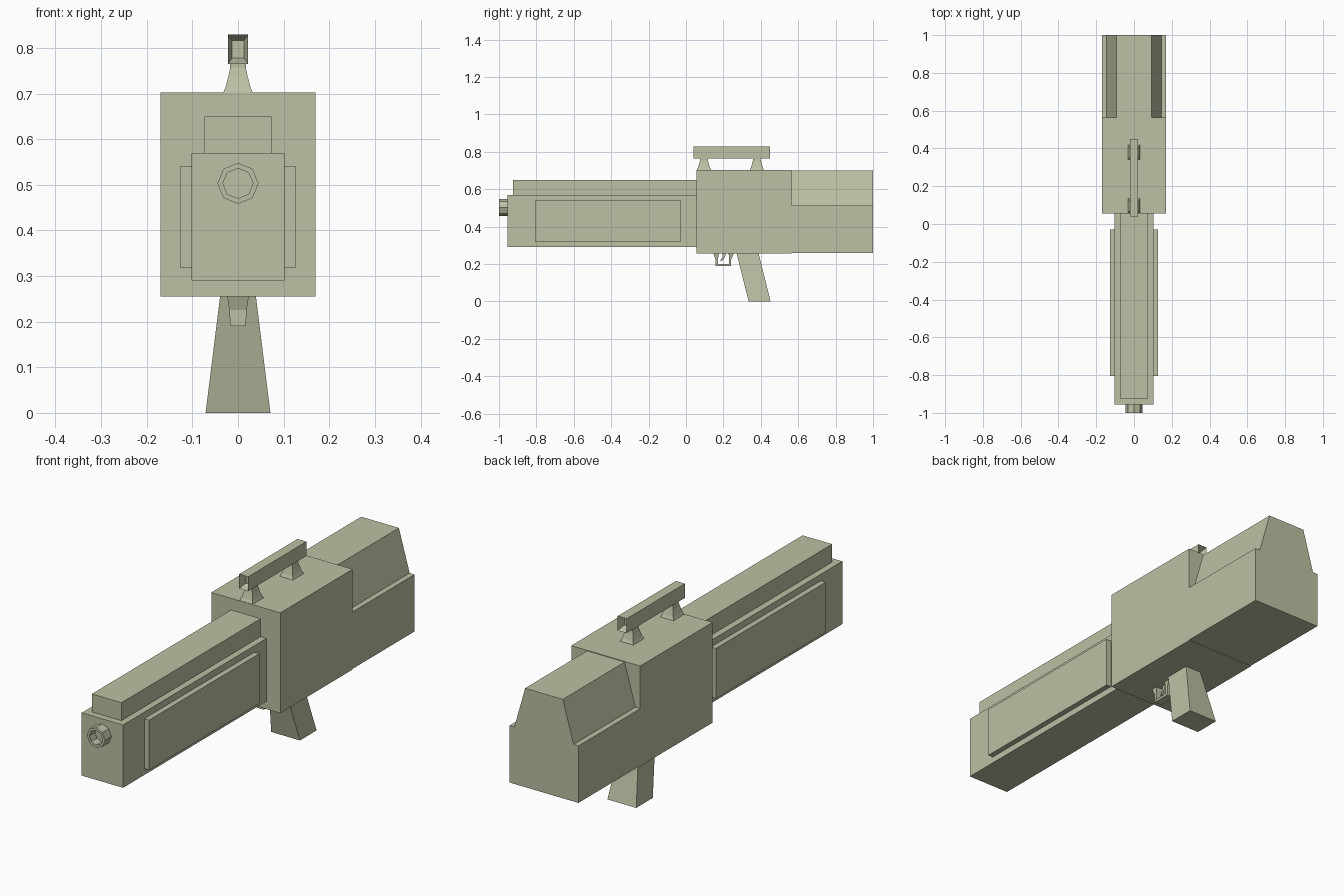
import bpy
import bmesh
from math import cos, sin, pi

if "Cube" in bpy.data.objects:
    bpy.data.objects.remove(bpy.data.objects["Cube"], do_unlink=True)

olive = bpy.data.materials.new("pale_olive")
olive.use_nodes = True
colour = (0.51, 0.53, 0.37, 1)
olive.diffuse_color = colour
olive.node_tree.nodes["Principled BSDF"].inputs["Base Color"].default_value = colour


def loft(name, rings):
    """Join matching rings of points into a closed, flat-shaded solid."""
    bm = bmesh.new()
    loops = [[bm.verts.new(p) for p in ring] for ring in rings]
    n = len(loops[0])
    for a, b in zip(loops, loops[1:]):
        for i in range(n):
            j = (i + 1) % n
            bm.faces.new((a[i], a[j], b[j], b[i]))
    bm.faces.new(loops[0])
    bm.faces.new(loops[-1])
    bmesh.ops.recalc_face_normals(bm, faces=bm.faces)
    mesh = bpy.data.meshes.new(name)
    bm.to_mesh(mesh)
    bm.free()
    mesh.materials.append(olive)
    obj = bpy.data.objects.new(name, mesh)
    bpy.context.collection.objects.link(obj)
    return obj


def level(half_x, y0, y1, z):
    """Horizontal rectangle."""
    return [(-half_x, y0, z), (half_x, y0, z), (half_x, y1, z), (-half_x, y1, z)]


def upright(half_x, half_z, y, z):
    """Rectangle facing along y."""
    return [(sx * half_x, y, z + sz * half_z)
            for sx, sz in ((-1, -1), (1, -1), (1, 1), (-1, 1))]


def octagon(radius, y, z):
    return [(radius * cos(i * pi / 4), y, z + radius * sin(i * pi / 4)) for i in range(8)]


def box(name, half_x, y0, y1, z0, z1):
    return loft(name, [level(half_x, y0, y1, z0), level(half_x, y0, y1, z1)])


# Main body
box("fore_body", 0.102, -0.955, 0.06, 0.29, 0.57)
box("top_rail", 0.073, -0.925, 0.06, 0.57, 0.65)
box("receiver", 0.17, 0.055, 0.565, 0.255, 0.702)
box("rear_stock", 0.17, 0.565, 1.0, 0.258, 0.512)
loft("stock_cheek", [level(0.146, 0.565, 1.0, 0.512), level(0.093, 0.565, 1.0, 0.699)])

# Raised side panels
for side, sign in (("left", 1), ("right", -1)):
    panel = box(side + "_panel", 0.0125, -0.805, -0.03, 0.318, 0.541)
    panel.location.x = sign * 0.1135

# Hollow muzzle
loft("muzzle", [octagon(0.045, -0.955, 0.503), octagon(0.045, -1.0, 0.503),
                octagon(0.033, -1.0, 0.503), octagon(0.033, -0.96, 0.503)])

# Sight with a tapered recess at each end
sight_z = 0.797
loft("sight", [upright(0.013, 0.019, 0.075, sight_z), upright(0.022, 0.032, 0.04, sight_z),
               upright(0.022, 0.032, 0.45, sight_z), upright(0.013, 0.019, 0.415, sight_z)])

# Flared sight mounts
flare = ((0.033, 0.700), (0.027, 0.715), (0.021, 0.738), (0.017, 0.757), (0.017, 0.768))
for name, y in (("front_mount", 0.096), ("rear_mount", 0.379)):
    loft(name, [level(w, y - w * 1.2, y + w * 1.2, z) for w, z in flare])

# Raked grip
loft("grip", [level(0.071, 0.335, 0.452, 0.0), level(0.039, 0.27, 0.388, 0.258)])

# Trigger guard and trigger
loft("guard_front", [level(0.017, 0.158, 0.170, 0.19), level(0.019, 0.158, 0.170, 0.225),
                     level(0.024, 0.146, 0.176, 0.258)])
loft("guard_rear", [level(0.017, 0.228, 0.240, 0.19), level(0.019, 0.230, 0.242, 0.225),
                    level(0.024, 0.228, 0.256, 0.258)])
box("guard_bar", 0.017, 0.160, 0.238, 0.19, 0.201)
loft("trigger", [level(0.006, 0.182, 0.190, 0.215), level(0.008, 0.194, 0.208, 0.235),
                 level(0.008, 0.196, 0.214, 0.258)])
